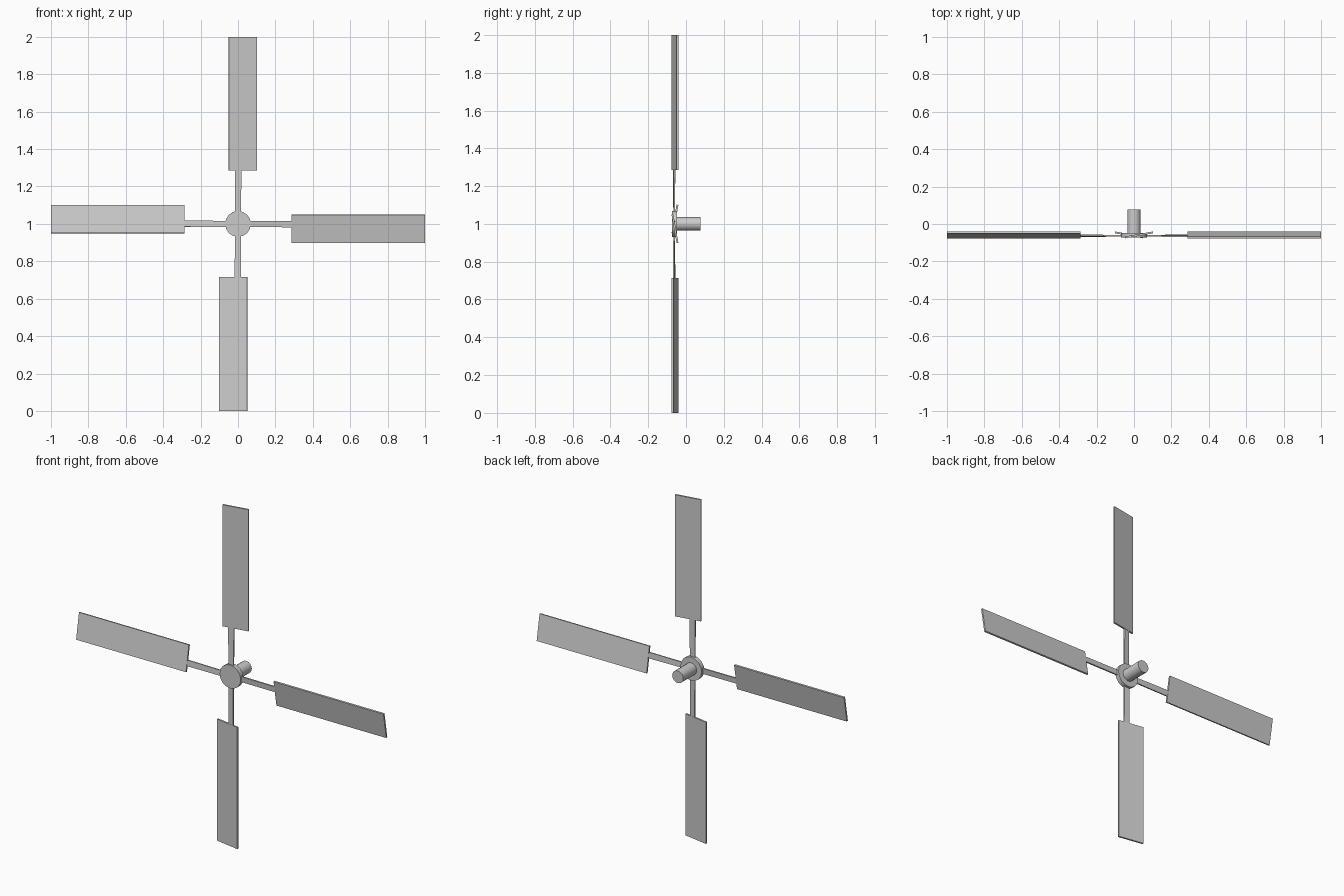
import bpy, bmesh, math
from mathutils import Matrix, Vector

if "Cube" in bpy.data.objects:
    bpy.data.objects.remove(bpy.data.objects["Cube"])

CENTER = Vector((0, -0.063, 1.0))   # rotor centre
PITCH = math.radians(10)


def loft(bm, inner, outer):
    """Six-sided bar between two (radius, x0, x1, thickness, pitch) sections."""
    rings = []
    for r, x0, x1, t, pitch in (inner, outer):
        rot = Matrix.Rotation(pitch, 3, 'Z')
        ring = []
        for x, y in ((x0, -t / 2), (x1, -t / 2), (x1, t / 2), (x0, t / 2)):
            p = rot @ Vector((x, y, 0))
            ring.append(bm.verts.new((p.x, p.y, r)))
        rings.append(ring)
    a, b = rings
    bm.faces.new(a)
    bm.faces.new(b)
    for i in range(4):
        j = (i + 1) % 4
        bm.faces.new((a[i], a[j], b[j], b[i]))


def make_blade(name, angle):
    bm = bmesh.new()
    # slim arm, twisting from flat at the hub to the blade pitch
    loft(bm, (0.045, -0.016, 0.016, 0.008, 0), (0.29, -0.016, 0.018, 0.008, PITCH))
    # wide pitched paddle, offset to one side of the arm
    loft(bm, (0.285, -0.05, 0.103, 0.01, PITCH), (1.0, -0.05, 0.103, 0.01, PITCH))
    bmesh.ops.recalc_face_normals(bm, faces=bm.faces)
    bm.transform(Matrix.Translation(CENTER) @ Matrix.Rotation(angle, 4, 'Y'))
    mesh = bpy.data.meshes.new(name)
    bm.to_mesh(mesh)
    bm.free()
    bpy.context.collection.objects.link(bpy.data.objects.new(name, mesh))


def make_cylinder(name, radius, y0, y1, sides):
    bpy.ops.mesh.primitive_cylinder_add(
        vertices=sides, radius=radius, depth=y1 - y0,
        location=(0, (y0 + y1) / 2, 1.0), rotation=(math.pi / 2, 0, 0))
    obj = bpy.context.object
    obj.name = name
    bpy.ops.object.shade_smooth_by_angle(angle=math.radians(35))


# four blades around the hub
for i in range(4):
    make_blade(f"blade_{i + 1}", i * math.pi / 2)

# hub disc and rear shaft
make_cylinder("hub_disc", 0.069, -0.073, -0.047, 16)
make_cylinder("shaft", 0.036, -0.05, 0.077, 16)
